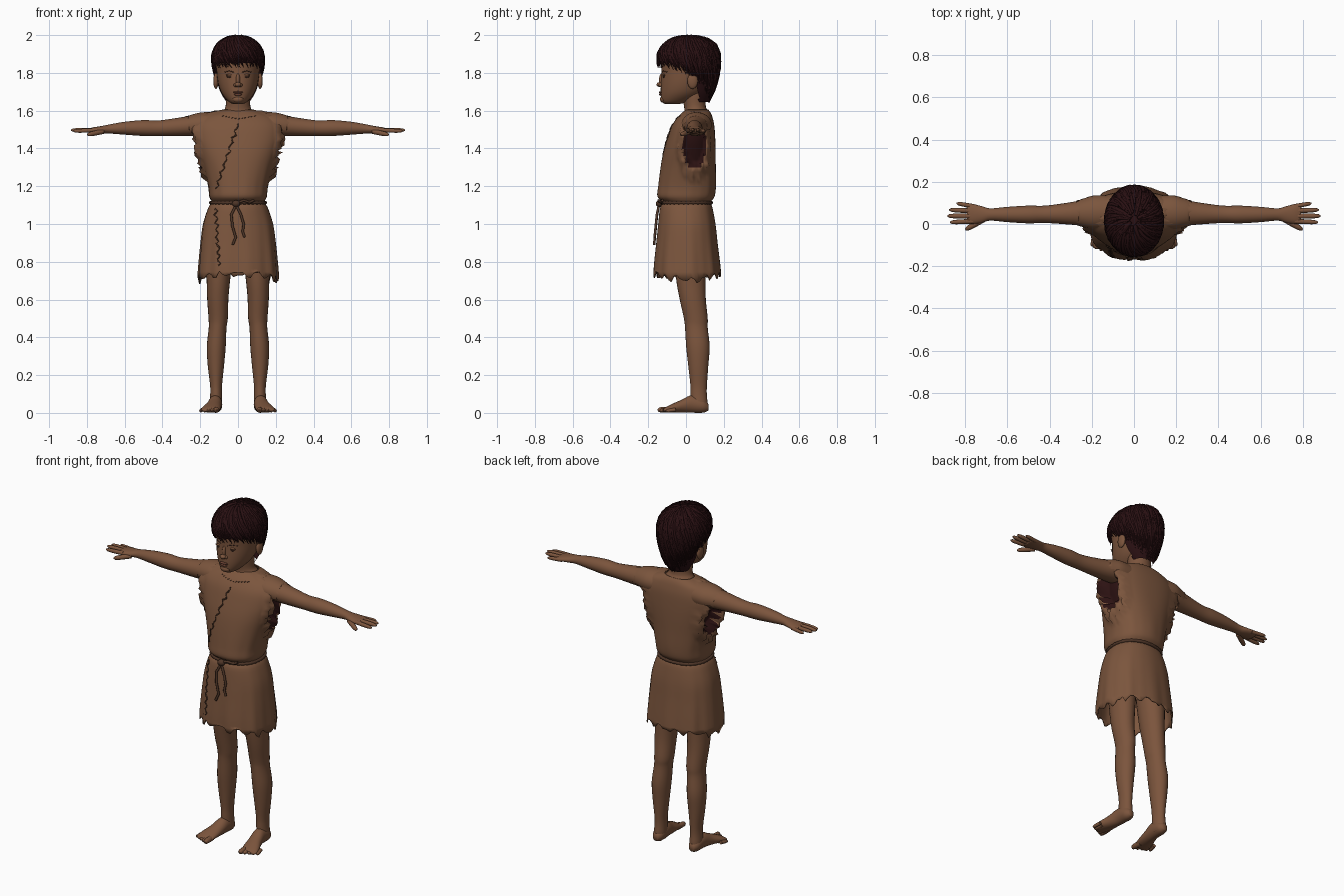
import bpy, bmesh, math, random
from mathutils import Vector
from mathutils.bvhtree import BVHTree

random.seed(4)
if "Cube" in bpy.data.objects:
    bpy.data.objects.remove(bpy.data.objects["Cube"])


def material(name, r, g, b):
    m = bpy.data.materials.new(name)
    m.use_nodes = True
    m.diffuse_color = (r, g, b, 1)
    node = m.node_tree.nodes["Principled BSDF"]
    node.inputs["Base Color"].default_value = (r, g, b, 1)
    node.inputs["Roughness"].default_value = 0.8
    return m


SKIN = material("brown_skin", 0.2, 0.09, 0.046)
CLOTH = material("brown_hide", 0.2, 0.092, 0.047)
LINING = material("dark_lining", 0.025, 0.006, 0.006)
HAIR = material("dark_hair", 0.022, 0.005, 0.006)
ROPE = material("rope_brown", 0.075, 0.035, 0.02)
LIP = material("lip_brown", 0.16, 0.058, 0.035)
EYE = material("eye_brown", 0.05, 0.022, 0.014)


def spline(rows, k):
    """Catmull-Rom resampling of the rows of a profile."""
    rows = [Vector(r) for r in rows]
    out = []
    for i in range(len(rows) - 1):
        a, b, c = rows[max(i - 1, 0)], rows[i], rows[i + 1]
        d = rows[min(i + 2, len(rows) - 1)]
        for s in range(k):
            t = s / k
            out.append(b + (c - a) * t / 2 + (a * 2 - b * 5 + c * 4 - d) * t * t / 2
                       + (b * 3 - a - c * 3 + d) * t ** 3 / 2)
    return out + [rows[-1]]


def loft(axis, rows, n=24, k=4, power=2.0, caps=True):
    """Skin oval rings (position, centre u, centre v, radius u, radius v)."""
    bm = bmesh.new()
    rings = []
    for t, cu, cv, ru, rv in spline(rows, k):
        ring = []
        for j in range(n):
            a = math.tau * j / n
            c, s = math.cos(a), math.sin(a)
            u = cu + ru * math.copysign(abs(c) ** (2 / power), c)
            v = cv + rv * math.copysign(abs(s) ** (2 / power), s)
            ring.append(bm.verts.new({"x": (t, u, v), "y": (u, t, v), "z": (u, v, t)}[axis]))
        rings.append(ring)
    for p, q in zip(rings, rings[1:]):
        for j in range(n):
            bm.faces.new((p[j], p[(j + 1) % n], q[(j + 1) % n], q[j]))
    if caps:
        bm.faces.new(rings[0])
        bm.faces.new(rings[-1])
    bmesh.ops.recalc_face_normals(bm, faces=bm.faces)
    return bm, rings


def upright(rows):
    """Turn (z, half width, front y, back y) into rings."""
    return [(z, 0, (f + b) / 2, w, (b - f) / 2) for z, w, f, b in rows]


def finish(name, bm, mats, mirror=False):
    for f in bm.faces:
        f.smooth = True
    me = bpy.data.meshes.new(name)
    bm.to_mesh(me)
    bm.free()
    for m in mats:
        me.materials.append(m)
    ob = bpy.data.objects.new(name, me)
    bpy.context.collection.objects.link(ob)
    if mirror:
        ob.modifiers.new("mirror", "MIRROR").use_mirror_merge = False
    return ob


def tubes(name, paths, mat, mirror=False, cyclic=False, res=2):
    """One curve object; every path is a list of (point, radius)."""
    cu = bpy.data.curves.new(name, "CURVE")
    cu.dimensions = "3D"
    cu.bevel_depth = 1
    cu.bevel_resolution = res
    cu.use_fill_caps = True
    cu.materials.append(mat)
    for sx in ((1, -1) if mirror else (1,)):
        for path in paths:
            sp = cu.splines.new("POLY")
            sp.points.add(len(path) - 1)
            sp.use_cyclic_u = cyclic
            for p, (co, r) in zip(sp.points, path):
                p.co = (co[0] * sx, co[1], co[2], 1)
                p.radius = r
    ob = bpy.data.objects.new(name, cu)
    bpy.context.collection.objects.link(ob)


def digit(base, tip, r):
    a, b = Vector(base), Vector(tip)
    steps = ((0, 1), (0.45, 1), (0.75, 0.92), (0.92, 0.7), (1, 0.25))
    return [(a.lerp(b, t), r * w) for t, w in steps]


def blob(name, loc, size, mat, mirror=False):
    bm = bmesh.new()
    bmesh.ops.create_uvsphere(bm, u_segments=16, v_segments=10, radius=1)
    for v in bm.verts:
        v.co = Vector(a * b for a, b in zip(v.co, size)) + Vector(loc)
    finish(name, bm, [mat], mirror)


# Head and neck
bm, _ = loft("z", upright([(1.634, .025, -.11, -.04), (1.65, .052, -.13, .02), (1.69, .085, -.134, .09),
                           (1.74, .104, -.133, .13), (1.8, .113, -.13, .15), (1.86, .116, -.13, .16),
                           (1.92, .105, -.105, .14), (1.96, .07, -.06, .1), (1.975, .02, 0, .05)]), 32)
face = BVHTree.FromBMesh(bm)
finish("head", bm, [SKIN])
bm, _ = loft("z", upright([(1.53, .12, -.02, .13), (1.59, .085, -.01, .12), (1.62, .066, -.01, .105),
                           (1.68, .064, -.02, .105), (1.72, .06, -.02, .1)]))
finish("neck", bm, [SKIN])


def on_face(x, z):
    return face.ray_cast(Vector((x, -1, z)), Vector((0, 1, 0)))[0].y


# Facial features
blob("ear", (.117, .035, 1.757), (.014, .028, .042), SKIN, True)
blob("nose_tip", (0, -.138, 1.738), (.018, .018, .013), SKIN)
blob("nose_bridge", (0, -.128, 1.763), (.011, .015, .035), SKIN)
blob("nostril_wing", (.014, -.133, 1.735), (.01, .012, .01), SKIN, True)
blob("upper_lip", (0, on_face(0, 1.697), 1.697), (.027, .009, .006), LIP)
blob("lower_lip", (0, on_face(0, 1.686), 1.686), (.022, .009, .007), LIP)
blob("chin", (0, -.12, 1.66), (.03, .018, .018), SKIN)
blob("eye", (.044, on_face(.044, 1.78) + .001, 1.78), (.016, .005, .006), EYE, True)
blob("eyelid", (.044, on_face(.044, 1.787) + .002, 1.788), (.021, .007, .006), SKIN, True)
brow = [(.022, 1.803), (.045, 1.81), (.07, 1.804)]
tubes("eyebrow", [[((x, on_face(x, z), z), .0025) for x, z in brow]], EYE, True)

# Hair cap, cut back along the hairline
bm, _ = loft("z", upright([(1.645, .06, .02, .12), (1.7, .095, -.05, .145), (1.78, .12, -.12, .168),
                           (1.84, .131, -.146, .176), (1.9, .13, -.145, .174), (1.95, .105, -.112, .152),
                           (1.982, .06, -.06, .1), (1.992, .015, 0, .04)]), 40, 5)
scalp = BVHTree.FromBMesh(bm)


def hairline(y):
    if y < -.05:
        return 1.85
    return 1.85 - .05 * (y + .05) / .09 if y < .04 else max(1.64, 1.8 - (y - .04) * 5)


bare = [f for f in bm.faces if f.calc_center_median().z < hairline(f.calc_center_median().y)]
bmesh.ops.delete(bm, geom=bare, context="FACES")
finish("hair_cap", bm, [HAIR])

# Hair locks combed outward from the crown
locks = []
centre = Vector((0, .02, 1.83))
for i in range(230):
    a0 = math.tau * i / 230
    back = (math.sin(a0) + 1) / 2
    low = math.radians(4 - 62 * back ** 1.6 + random.uniform(-6, 8))
    high = math.radians(random.uniform(35, 85))
    lift, path = random.uniform(0, .004), []
    for s in range(8):
        t = s / 7
        a, e = a0 - .45 + .45 * t + random.uniform(-.02, .02), high + (low - high) * t
        d = Vector((math.cos(a) * math.cos(e), math.sin(a) * math.cos(e), math.sin(e)))
        hit = scalp.ray_cast(centre, d)[0]
        if hit:
            path.append((hit + d * (lift + .003 * t), .007 * (1 - t ** 3) + .0008))
    locks.append(path)
tubes("hair_locks", locks, HAIR, res=1)

# Tunic: shoulders to ragged hem, with folds and open armholes
bm, rings = loft("z", upright([(1.605, .085, 0, .118), (1.59, .135, -.02, .13), (1.565, .195, -.045, .14),
                               (1.52, .23, -.075, .15), (1.45, .228, -.1, .155), (1.38, .208, -.12, .157),
                               (1.3, .182, -.135, .157), (1.2, .158, -.148, .157), (1.145, .152, -.152, .15),
                               (1.115, .14, -.125, .13), (1.085, .158, -.138, .14), (1, .185, -.148, .155),
                               (.9, .198, -.158, .165), (.8, .207, -.168, .176), (.735, .212, -.172, .182)]),
                 72, 4, 2.3, False)


def armhole(p):
    return math.hypot((p.y - .045) / .062, (p.z - 1.42) / .125)


opening = [f for f in bm.faces if abs(f.calc_center_median().x) > .1 and armhole(f.calc_center_median()) < 1]
for f in opening:
    f.material_index = 1
inner = {v for f in opening for v in f.verts if armhole(v.co) < .9}
for ring in rings:
    for j, v in enumerate(ring):
        a, z, d = math.tau * j / len(ring), v.co.z, armhole(v.co)
        side = math.copysign(1, v.co.x)
        if v in inner:
            v.co.x -= side * .05
        elif abs(v.co.x) > .1 and d < 1.45:
            v.co.x += side * random.uniform(.005, .035)
        fold = .03 * min(1, max(0, 1.1 - z) * 3) + .012 * max(0, 1 - abs(z - 1.2) * 6)
        wave = 1 + fold * (math.sin(9 * a + .5) + .5 * math.sin(17 * a)) * .6
        v.co.x *= wave
        v.co.y *= wave
for j, v in enumerate(rings[-1]):
    corner = abs(math.cos(math.tau * j / 72)) ** 3
    v.co.z += .012 * math.sin(j * 1.3) + random.uniform(-.012, .012) - .032 * corner
hide = BVHTree.FromBMesh(bm)
tunic = finish("tunic", bm, [CLOTH, LINING])
tunic.modifiers.new("thickness", "SOLIDIFY").thickness = .006

# Sleeve caps over the shoulders with torn edges
bm, rings = loft("x", [(.13, .055, 1.525, .08, .068), (.19, .055, 1.525, .08, .066),
                       (.235, .053, 1.522, .069, .06), (.265, .052, 1.518, .06, .054)], 32, 4, 2, False)
for v in rings[-1]:
    v.co.x += random.uniform(-.015, .02)
under = [f for f in bm.faces if f.calc_center_median().z < 1.495]
bmesh.ops.delete(bm, geom=under, context="FACES")
finish("sleeve_cap", bm, [CLOTH], True)


def on_tunic(x, z, gap=.001):
    hit = hide.ray_cast(Vector((x, -1, z)), Vector((0, 1, 0)))[0]
    return Vector((x, (hit.y if hit else -.15) - gap, z))


# Stitched seams and collar lacing
seams = []
for a, b in (((.0, 1.53), (-.115, 1.19)), ((-.12, 1.08), (-.1, .78))):
    path = []
    for s in range(29):
        t = s / 28
        x = a[0] + (b[0] - a[0]) * t + .008 * math.sin(s * 1.7) + random.uniform(-.004, .004)
        path.append((on_tunic(x, a[1] + (b[1] - a[1]) * t), random.uniform(.002, .005)))
    seams.append(path)
for s in range(-5, 6):
    x, z = s * .017, 1.555 + abs(s) * .003
    seams.append([(on_tunic(x, z), .002), (on_tunic(x + .009, z + .004), .002)])
tubes("seam", seams, ROPE, res=1)

# Rope belt, knot and hanging ends
belt = []
for s in range(72):
    a = math.tau * s / 72
    d = Vector((math.cos(a), math.sin(a), 0))
    hit = hide.ray_cast(Vector((0, 0, 1.113)) + d, -d)[0]
    belt.append((hit + d * .003, .008 + .002 * (s % 2)))
tubes("rope_belt", [belt], ROPE, cyclic=True)
blob("belt_knot", (-.01, -.142, 1.108), (.022, .018, .018), ROPE)
ends = [[(-.01, 1.1), (-.035, 1.05), (-.03, .99), (-.012, .93), (-.028, .89)],
        [(-.01, 1.1), (.015, 1.05), (.03, 1.0), (.025, .96), (.035, .93)],
        [(-.01, 1.11), (.03, 1.125), (.06, 1.115), (.085, 1.125)]]
tubes("rope_end", [[(on_tunic(x, z, .012), .007) for x, z in e] for e in ends], ROPE)

# Arms and hands
bm, _ = loft("x", [(.12, .055, 1.52, .055, .05), (.2, .055, 1.523, .066, .057), (.3, .05, 1.515, .053, .05),
                   (.42, .046, 1.507, .041, .041), (.5, .045, 1.508, .042, .042), (.6, .045, 1.507, .036, .034),
                   (.68, .045, 1.503, .029, .024), (.72, .045, 1.499, .039, .02), (.765, .048, 1.496, .047, .016),
                   (.79, .05, 1.494, .042, .011)])
finish("arm", bm, [SKIN], True)
fingers = [digit((.76, .013, 1.496), (.872, .008, 1.492), .0115), digit((.765, .037, 1.498), (.884, .038, 1.497), .012),
           digit((.765, .062, 1.497), (.875, .067, 1.497), .0115), digit((.755, .083, 1.494), (.84, .098, 1.492), .0105),
           digit((.715, .02, 1.49), (.798, -.027, 1.472), .0135)]
tubes("fingers", fingers, SKIN, True, res=3)

# Legs, feet and toes
bm, _ = loft("z", [(.015, .117, .07, .028, .04), (.05, .117, .07, .033, .044), (.1, .116, .067, .031, .043),
                   (.15, .116, .067, .032, .044), (.25, .117, .065, .043, .053), (.35, .115, .063, .05, .062),
                   (.45, .108, .055, .047, .06), (.5, .105, .052, .051, .063), (.6, .107, .036, .056, .069),
                   (.7, .104, .026, .062, .077), (.85, .1, .02, .075, .085)])
finish("leg", bm, [SKIN], True)
bm, _ = loft("y", [(.118, .118, .03, .016, .018), (.09, .118, .038, .033, .037), (.03, .12, .047, .036, .046),
                   (-.02, .128, .036, .04, .035), (-.07, .14, .025, .048, .024), (-.105, .147, .017, .048, .015),
                   (-.118, .148, .014, .035, .009)])
finish("foot", bm, [SKIN], True)
toes = [digit((.115 + i * .0185, -.08 + i * .006, .017), (.113 + i * .0215, -.15 + i * .011, r), r)
        for i, r in enumerate((.016, .0125, .0115, .011, .01))]
tubes("toes", toes, SKIN, True, res=3)
